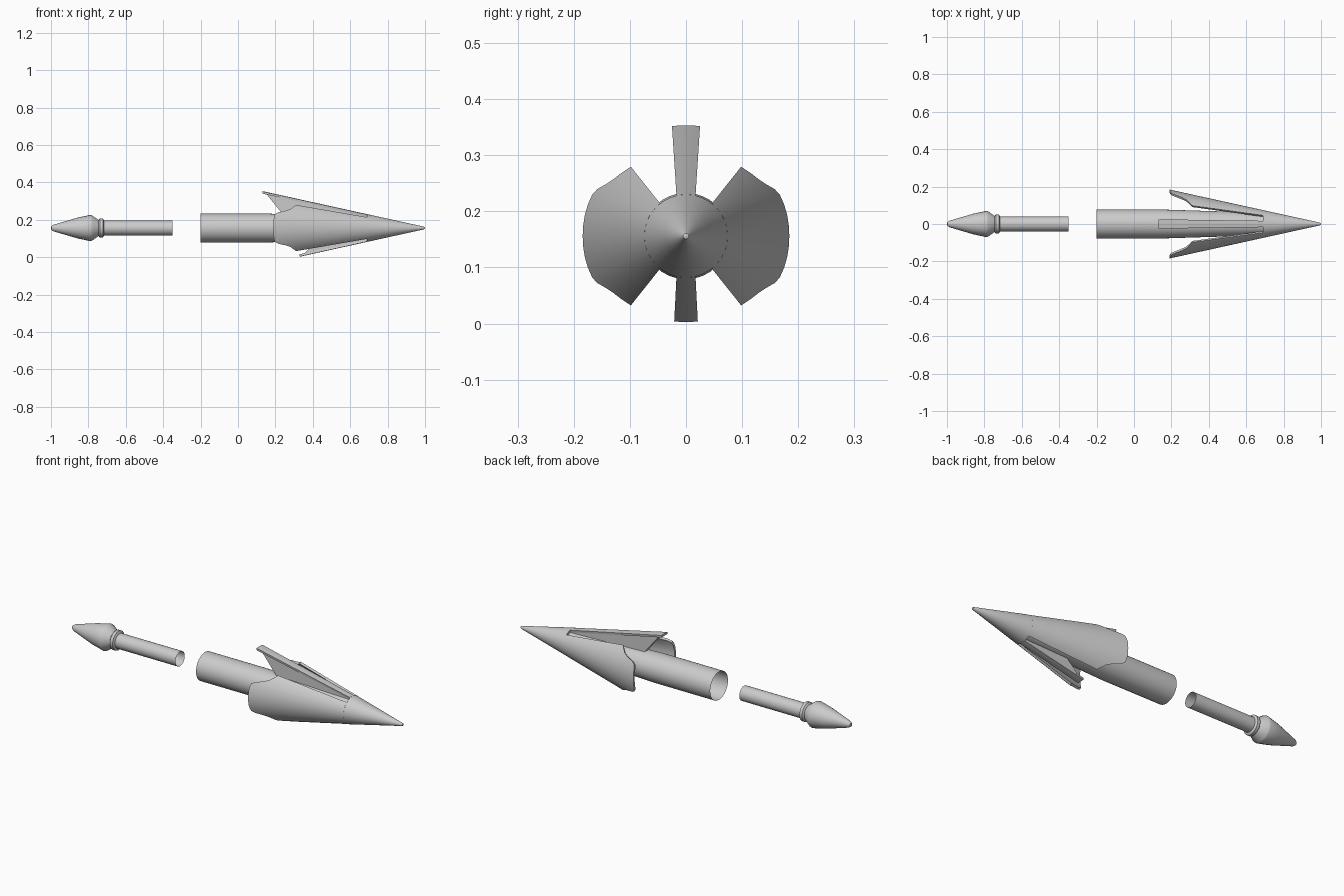
import bpy, bmesh, math

if "Cube" in bpy.data.objects:
    bpy.data.objects.remove(bpy.data.objects["Cube"])

ZC = 0.156          # height of the long axis
X_SLIT = 0.69       # where the head splits into blades
THICK = 0.012


def cone_r(x):
    return 0.006 + 0.22 * (1 - x)


def finish(name, bm, angle=35):
    bmesh.ops.remove_doubles(bm, verts=bm.verts[:], dist=1e-5)
    bmesh.ops.recalc_face_normals(bm, faces=bm.faces[:])
    me = bpy.data.meshes.new(name)
    bm.to_mesh(me)
    bm.free()
    ob = bpy.data.objects.new(name, me)
    bpy.context.collection.objects.link(ob)
    bpy.ops.object.select_all(action='DESELECT')
    ob.select_set(True)
    bpy.context.view_layer.objects.active = ob
    bpy.ops.object.shade_smooth_by_angle(angle=math.radians(angle))
    return ob


def point(x, r, a):
    return (x, r * math.cos(a), ZC + r * math.sin(a))


def lathe(name, profile, sides=32):
    bm = bmesh.new()
    rings = [[bm.verts.new(point(x, r, 2 * math.pi * k / sides)) for k in range(sides)]
             for x, r in profile]
    for a, b in zip(rings, rings[1:]):
        for k in range(sides):
            j = (k + 1) % sides
            bm.faces.new((a[k], a[j], b[j], b[k]))
    return finish(name, bm)


def cone_patch(name, columns, rows=8):
    """Thick piece of the cone; columns = list of (rear x, angle function of x)."""
    bm = bmesh.new()
    layers = []
    for inset in (0, THICK):
        grid = []
        for x_end, ang in columns:
            xs = [X_SLIT + (x_end - X_SLIT) * i / rows for i in range(rows + 1)]
            grid.append([bm.verts.new(point(x, cone_r(x) - inset, ang(x))) for x in xs])
        layers.append(grid)
        for a, b in zip(grid, grid[1:]):
            for i in range(rows):
                bm.faces.new((a[i], a[i + 1], b[i + 1], b[i]))
    o, n = layers
    for c in (0, -1):
        for i in range(rows):
            bm.faces.new((o[c][i], o[c][i + 1], n[c][i + 1], n[c][i]))
    for c in range(len(columns) - 1):
        for i in (0, rows):
            bm.faces.new((o[c][i], o[c + 1][i], n[c + 1][i], n[c][i]))
    return finish(name, bm)


# Pointed nose, rounded at the tip and closed in to the core at the rear
lathe("nose", [(1.0, 0), (0.998, 0.005), (0.99, cone_r(0.99)), (0.85, cone_r(0.85)),
               (X_SLIT, cone_r(X_SLIT)), (X_SLIT, 0.045)])

# Front shaft with tapering core inside the head
lathe("front_shaft", [(-0.2, 0.077), (0.16, 0.077), (0.32, 0.072), (0.70, 0.06)])

# Broad side blades with stepped rear edge
half_edge = [(51.5, 0.31), (48, 0.305), (44, 0.295), (38, 0.28), (33, 0.255),
             (28, 0.215), (24, 0.197), (18, 0.192), (12, 0.19), (6, 0.19)]
edge = half_edge + [(0, 0.19)] + [(-a, x) for a, x in reversed(half_edge)]
for name, turn in (("right_blade", 0), ("left_blade", 180)):
    cone_patch(name, [(x, lambda _, a=a, t=turn: math.radians(a + t)) for a, x in edge])


# Narrow barbs above and below, each on a web joined to the core
def barb(name, side, x_end, w_end, foot_x):
    def angle_at(s):
        def f(x):
            w = 0.017 + (w_end - 0.017) * (X_SLIT - x) / (X_SLIT - x_end)
            return side * math.pi / 2 + math.asin(s * w / cone_r(x))
        return f
    cone_patch(name, [(x_end, angle_at(s)) for s in (-1, -0.5, 0, 0.5, 1)])
    x0 = x_end + 0.022
    outline = [(x0, cone_r(x0) - THICK + 0.001), (X_SLIT, cone_r(X_SLIT) - THICK + 0.001),
               (X_SLIT, 0.045), (foot_x, 0.06)]
    bm = bmesh.new()
    f = bm.faces.new([bm.verts.new((x, -0.014, ZC + side * r)) for x, r in outline])
    new = bmesh.ops.extrude_face_region(bm, geom=[f])
    bmesh.ops.translate(bm, vec=(0, 0.028, 0),
                        verts=[v for v in new["geom"] if isinstance(v, bmesh.types.BMVert)])
    finish(name + "_web", bm)


barb("top_barb", 1, 0.13, 0.025, 0.25)
barb("bottom_barb", -1, 0.33, 0.021, 0.43)

# Rear rod with collar and pointed end cap
lathe("rear_rod", [(-1.0, 0), (-0.998, 0.01), (-0.985, 0.018), (-0.86, 0.055),
                   (-0.79, 0.07), (-0.78, 0.067), (-0.745, 0.043), (-0.738, 0.052),
                   (-0.722, 0.052), (-0.716, 0.04), (-0.35, 0.04)], 24)
